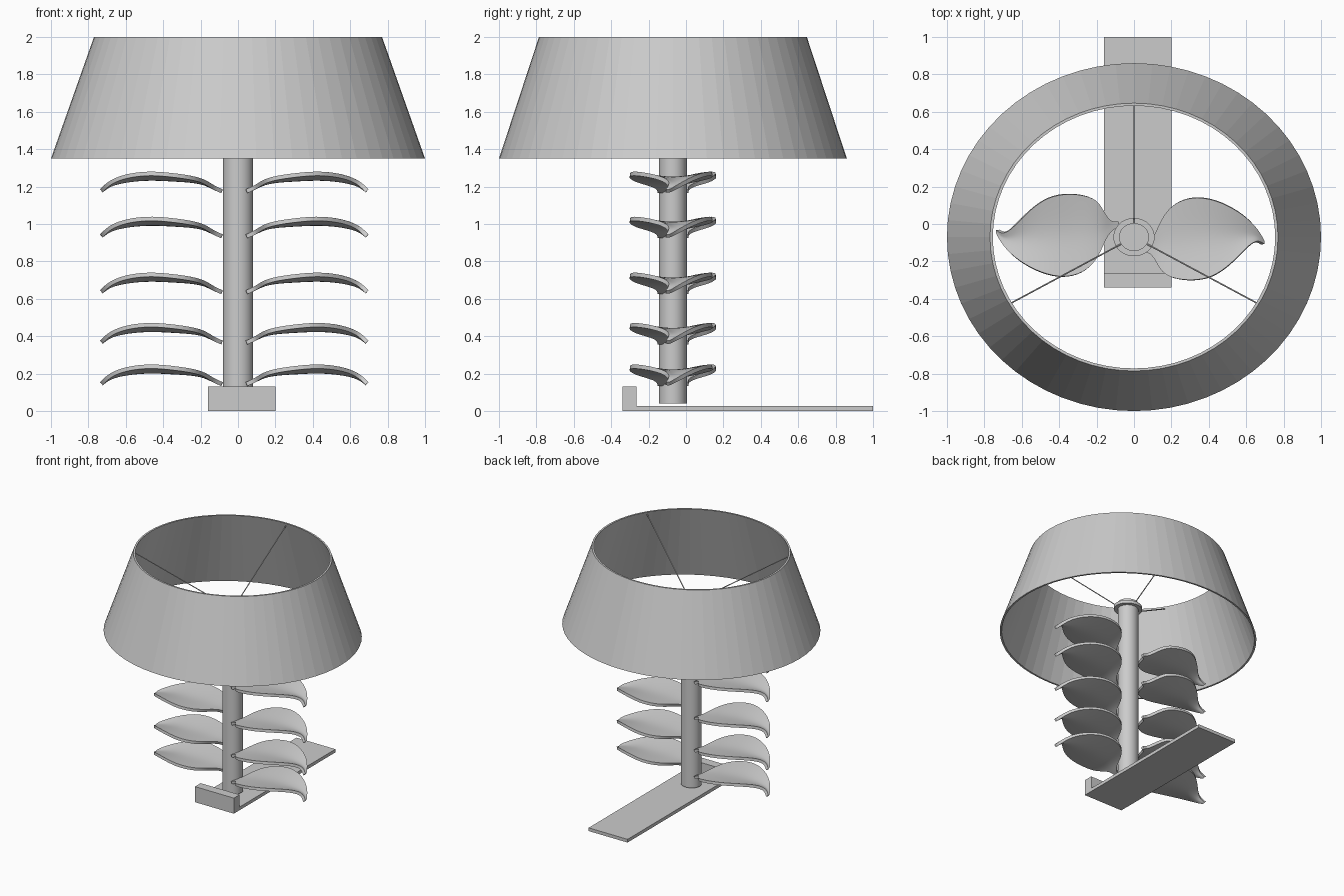
import bpy, bmesh, math
from mathutils import Vector, Matrix

if "Cube" in bpy.data.objects:
    bpy.data.objects.remove(bpy.data.objects["Cube"])

CY, SY = -0.07, 0.93          # lamp axis and slight squash in y


def make(name, verts, faces):
    me = bpy.data.meshes.new(name)
    bm = bmesh.new()
    vs = [bm.verts.new(v) for v in verts]
    for f in faces:
        bm.faces.new([vs[i] for i in f])
    bmesh.ops.recalc_face_normals(bm, faces=bm.faces)
    bm.to_mesh(me)
    bm.free()
    ob = bpy.data.objects.new(name, me)
    bpy.context.collection.objects.link(ob)
    return ob


def finish(ob, angle=30):
    bpy.ops.object.select_all(action='DESELECT')
    ob.select_set(True)
    bpy.context.view_layer.objects.active = ob
    if ob.modifiers:
        bpy.ops.object.convert(target='MESH')
    bpy.ops.object.shade_smooth_by_angle(angle=math.radians(angle))


def lathe(name, profile, n, closed):
    verts = [(r * math.cos(2 * math.pi * i / n), CY + SY * r * math.sin(2 * math.pi * i / n), z)
             for i in range(n) for r, z in profile]
    m = len(profile)
    faces = []
    for i in range(n):
        a, b = i * m, (i + 1) % n * m
        for k in range(m if closed else m - 1):
            k2 = (k + 1) % m
            faces.append((a + k, b + k, b + k2, a + k2))
    if not closed:
        faces.append([i * m for i in range(n)])
        faces.append([i * m + m - 1 for i in range(n)])
    return make(name, verts, faces)


# Shade: thin open frustum, faceted
lathe("lamp_shade", [(1.0, 1.35), (0.77, 2.0), (0.755, 2.0), (0.985, 1.35)], 64, True)

# Post and the collar at its top
finish(lathe("post", [(0.08, 0.04), (0.08, 1.63)], 40, False))
finish(lathe("collar", [(0.08, 1.575), (0.11, 1.575), (0.11, 1.60), (0.08, 1.60)], 40, True))

# Three thin wires carrying the shade
for i, deg in enumerate((90, 210, 330)):
    c, s = math.cos(math.radians(deg)), math.sin(math.radians(deg)) * SY
    p = Vector((0.07 * c, CY + 0.07 * s, 1.59))
    q = Vector((0.755 * c, CY + 0.755 * s, 1.98))
    bm = bmesh.new()
    d = q - p
    bmesh.ops.create_cone(bm, cap_ends=True, segments=8, radius1=0.004, radius2=0.004, depth=d.length,
                          matrix=Matrix.Translation((p + q) / 2) @ d.to_track_quat('Z', 'Y').to_matrix().to_4x4())
    me = bpy.data.meshes.new("shade_wire")
    bm.to_mesh(me)
    bm.free()
    bpy.context.collection.objects.link(bpy.data.objects.new(f"shade_wire_{i + 1}", me))

# Foot: L-shaped side profile extruded across x
prof = [(-0.34, 0), (1.0, 0), (1.0, 0.027), (-0.265, 0.027), (-0.265, 0.13), (-0.34, 0.13)]
n = len(prof)
make("foot_plate", [(x, y, z) for x in (-0.16, 0.20) for y, z in prof],
     [tuple(range(n)), tuple(range(n, 2 * n))] +
     [(k, (k + 1) % n, n + (k + 1) % n, n + k) for k in range(n)])

# Leaf cross-sections: x, y low, y midrib, y high, midrib z, fold height
sections = [
    (0.045, -0.155, -0.14, -0.125, -0.102, 0.0),
    (0.085, -0.150, -0.13, -0.105, -0.085, 0.0),
    (0.115, -0.185, -0.115, -0.06, -0.070, 0.004),
    (0.150, -0.262, -0.105, 0.035, -0.057, 0.012),
    (0.210, -0.292, -0.09, 0.110, -0.047, 0.018),
    (0.310, -0.305, -0.08, 0.148, -0.043, 0.028),
    (0.420, -0.288, -0.07, 0.135, -0.037, 0.032),
    (0.520, -0.215, -0.065, 0.092, -0.043, 0.030),
    (0.600, -0.128, -0.06, 0.038, -0.055, 0.022),
    (0.655, -0.083, -0.06, -0.018, -0.072, 0.010),
    (0.690, -0.112, -0.10, -0.085, -0.100, 0.0),
]
verts = []
for x, lo, mid, hi, z, fold in sections:
    for t in (-1, -0.5, 0, 0.5, 1):
        edge = lo if t < 0 else hi
        verts.append((x, mid + abs(t) * (edge - mid), z + fold * abs(t) ** 1.2))
faces = [(5 * i + k, 5 * i + 5 + k, 5 * i + 6 + k, 5 * i + 1 + k)
         for i in range(len(sections) - 1) for k in range(4)]
leaf = make("leaf_right_1", verts, faces)
sub = leaf.modifiers.new("Smooth", 'SUBSURF')
sub.levels = sub.render_levels = 2
sol = leaf.modifiers.new("Thickness", 'SOLIDIFY')
sol.thickness, sol.offset = 0.022, 0
finish(leaf, 40)

# Five leaf pairs; the left leaf is the right one turned half round
for i, z in enumerate((0.246, 0.468, 0.737, 1.036, 1.277)):
    r = leaf if i == 0 else bpy.data.objects.new(f"leaf_right_{i + 1}", leaf.data)
    l = bpy.data.objects.new(f"leaf_left_{i + 1}", leaf.data)
    for ob in (r, l):
        if ob is not leaf:
            bpy.context.collection.objects.link(ob)
    r.location = (0, 0, z)
    l.location = (-0.04, 2 * CY, z)
    l.rotation_euler.z = math.pi
